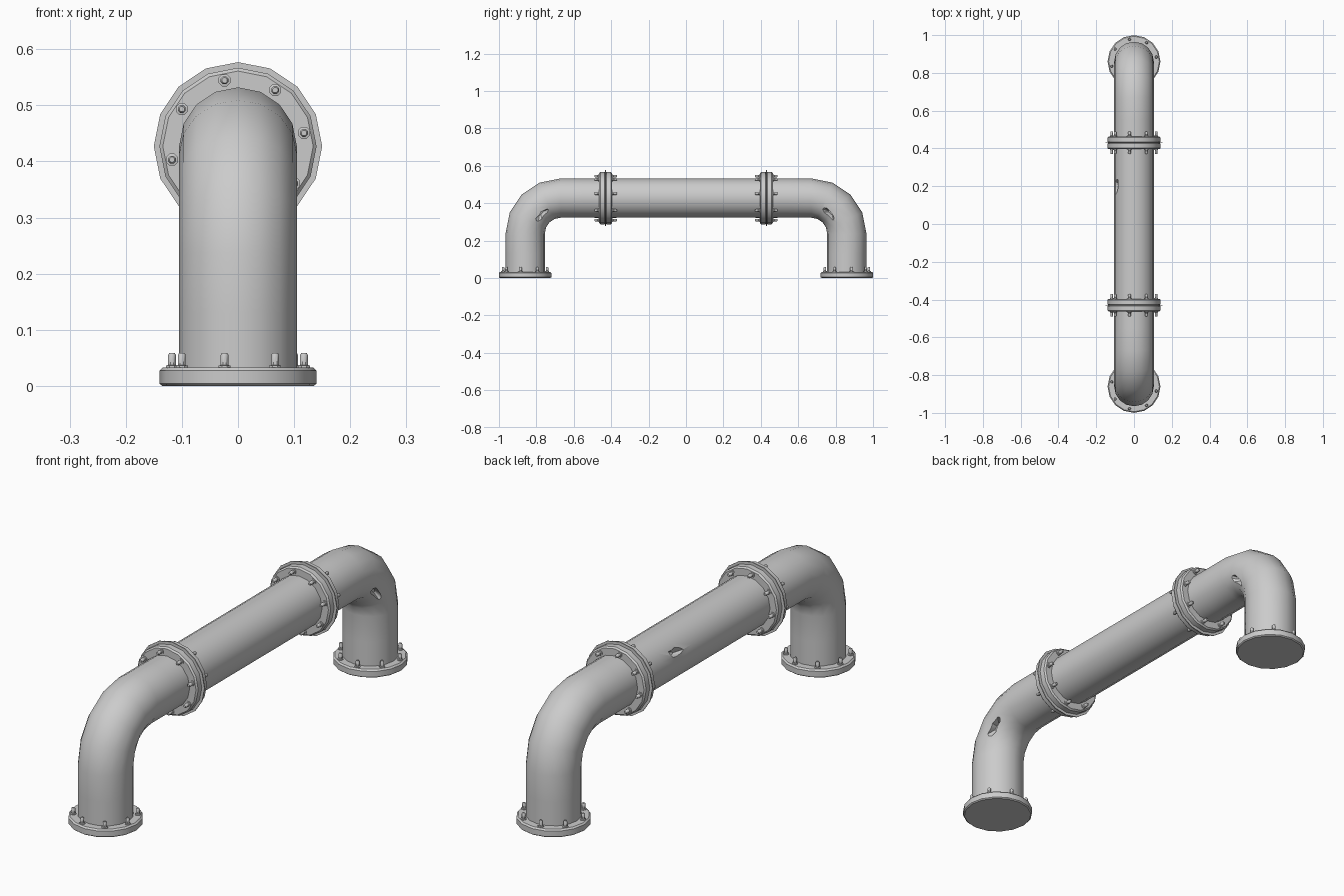
import bpy, bmesh, random
from math import sin, cos, pi, radians
from mathutils import Vector, Matrix

if "Cube" in bpy.data.objects:
    bpy.data.objects.remove(bpy.data.objects["Cube"])

random.seed(4)
SIDES, R, ZC, YV = 16, 0.105, 0.427, 0.86   # pipe sides, radius, run height, riser position
CB, RB = Vector((0, 0.67, 0.237)), 0.19     # elbow bend centre and radius


def finish(bm, name, angle=30):
    bmesh.ops.recalc_face_normals(bm, faces=bm.faces[:])
    me = bpy.data.meshes.new(name)
    bm.to_mesh(me)
    bm.free()
    ob = bpy.data.objects.new(name, me)
    bpy.context.collection.objects.link(ob)
    smooth(ob, angle)
    return ob


def smooth(ob, angle=30):
    bpy.ops.object.select_all(action='DESELECT')
    ob.select_set(True)
    bpy.context.view_layer.objects.active = ob
    bpy.ops.object.shade_smooth_by_angle(angle=radians(angle))


def skin(bm, rings):
    """Join vertex rings into a closed tube with capped ends."""
    vs = [[bm.verts.new(p) for p in r] for r in rings]
    n = len(vs[0])
    for a, b in zip(vs, vs[1:]):
        for i in range(n):
            j = (i + 1) % n
            bm.faces.new((a[i], a[j], b[j], b[i]))
    bm.faces.new(vs[0][::-1])
    bm.faces.new(vs[-1])


def lathe(bm, profile, mat, n, phase=0.0):
    """Spin (radius, height) points about local z."""
    skin(bm, [[mat @ Vector((r * sin(2 * pi * i / n + phase), r * cos(2 * pi * i / n + phase), h))
               for i in range(n)] for r, h in profile])


def frame(origin, xa, ya, za):
    m = Matrix((xa, ya, za)).transposed().to_4x4()
    m.translation = origin
    return m


def pipe(name, path):
    """Sweep a round section along (point, in-plane normal) pairs."""
    bm = bmesh.new()
    skin(bm, [[p + R * (Vector((1, 0, 0)) * sin(2 * pi * i / SIDES) + n * cos(2 * pi * i / SIDES))
               for i in range(SIDES)] for p, n in path])
    return finish(bm, name)


def tear(ob, pos, normal, along, length, width):
    """Cut a jagged damage pit into a pipe."""
    z = Vector(normal).normalized()
    x = (Vector(along) - z * z.dot(Vector(along))).normalized()
    m = frame(Vector(pos), x, z.cross(x), z)
    n = 11
    jag = [random.uniform(0.6, 1.2) for _ in range(n)]
    bm = bmesh.new()
    skin(bm, [[m @ Vector((s * jag[i] * length / 2 * cos(2 * pi * i / n),
                           s * jag[i] * width / 2 * sin(2 * pi * i / n), h)) for i in range(n)]
              for s, h in ((1.5, 0.03), (1.0, 0.0), (0.4, -0.025))])
    cutter = finish(bm, "cutter")
    cutter.hide_render = True
    mod = ob.modifiers.new("tear", 'BOOLEAN')
    mod.operation, mod.solver, mod.object = 'DIFFERENCE', 'EXACT', cutter
    bpy.context.view_layer.objects.active = ob
    bpy.ops.object.modifier_apply(modifier="tear")
    bpy.data.objects.remove(cutter)
    smooth(ob)


FLANGE = [(0.135, 0), (0.14, 0.004), (0.14, 0.027), (0.134, 0.033)]
BOLT = [(0.0115, 0.03), (0.0115, 0.036), (0.0075, 0.037), (0.0075, 0.055), (0.005, 0.059)]


def flange(name, mat, profile=FLANGE):
    """Bevelled ring plate with eight studs on its outer face."""
    bm = bmesh.new()
    lathe(bm, profile, mat, SIDES)
    finish(bm, name)
    bm = bmesh.new()
    for k in range(8):
        a = radians(11.5 + 45 * k)
        lathe(bm, BOLT, mat @ Matrix.Translation((0.12 * cos(a), 0.12 * sin(a), 0)), 8, pi / 8)
    finish(bm, name + "_bolts", 40)


X, Z = Vector((1, 0, 0)), Vector((0, 0, 1))

# straight middle pipe, torn on its left side
ys = [-0.42, -0.3, -0.15, 0.0, 0.1, 0.2, 0.3, 0.42]
middle = pipe("middle_pipe", [(Vector((0, y, ZC)), Z) for y in ys])
tear(middle, (-0.093, 0.205, ZC + 0.043), (-0.9, 0, 0.42), (0, 1, 0.25), 0.085, 0.04)

for s, side in ((1, "back"), (-1, "front")):
    Y = Vector((0, s, 0))
    # elbow: riser, quarter bend, short horizontal stub
    path = [(Vector((0, s * YV, 0.01)), Y), (Vector((0, s * YV, 0.13)), Y)]
    for k in range(5):
        a = k * pi / 8
        n = Vector((0, s * cos(a), sin(a)))
        path.append((Vector((0, s * CB.y, CB.z)) + RB * n, n))
    path += [(Vector((0, s * 0.55, ZC)), Z), (Vector((0, s * 0.44, ZC)), Z)]
    elbow = pipe(side + "_elbow", path)
    tear(elbow, (0.094, s * 0.768, 0.34), (0.9, -s * 0.3, -0.3), (0, s, -1), 0.085, 0.036)

    # floor flange
    flange(side + "_base_flange", frame(Vector((0, s * YV, 0)), X, Y, Z))

    # paired joint flanges either side of a thin gasket
    yj = s * 0.43
    flange(side + "_joint_outer_flange", frame(Vector((0, yj + s * 0.001, ZC)), X, Z, Y))
    flange(side + "_joint_inner_flange", frame(Vector((0, yj - s * 0.001, ZC)), X, Z, -Y))
    bm = bmesh.new()
    lathe(bm, [(0.15, -0.002), (0.15, 0.002)], frame(Vector((0, yj, ZC)), X, Z, Y), SIDES)
    finish(bm, side + "_gasket")
